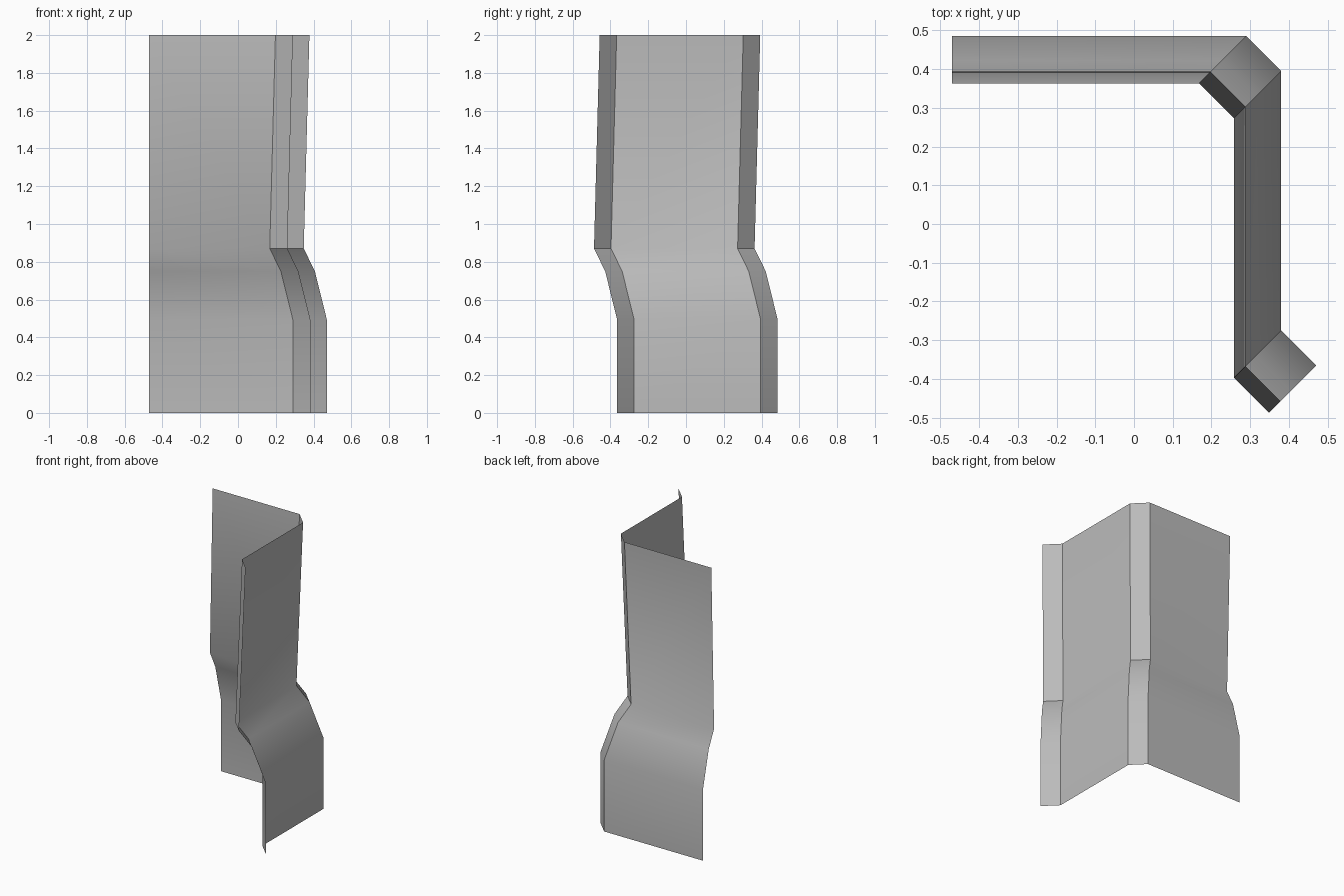
import bpy
import bmesh

cube = bpy.data.objects.get("Cube")
if cube:
    bpy.data.objects.remove(cube, do_unlink=True)

grey = bpy.data.materials.new("plain grey")
grey.use_nodes = True
colour = (0.5, 0.5, 0.5, 1)
grey.diffuse_color = colour
grey.node_tree.nodes["Principled BSDF"].inputs["Base Color"].default_value = colour

# Plan of the folded wall: back panel, bevelled corner, side panel, end flange
LEFT_END = -0.47
plan = [(LEFT_END, 0.485), (0.29, 0.485), (0.38, 0.395), (0.38, -0.275), (0.47, -0.365)]
# Height and inward shift of each course, from the foot to the top
courses = [(0, 0), (0.495, 0), (0.75, 0.063), (0.87, 0.122), (2, 0.092)]

bm = bmesh.new()
rows = []
for z, shift in courses:
    # The free end of the back panel stays plumb
    rows.append([bm.verts.new((x if x == LEFT_END else x - shift, y - shift, z))
                 for x, y in plan])
for low, high in zip(rows, rows[1:]):
    for i in range(len(plan) - 1):
        bm.faces.new((low[i + 1], low[i], high[i], high[i + 1]))

mesh = bpy.data.meshes.new("wall_panel")
bm.to_mesh(mesh)
bm.free()
mesh.materials.append(grey)
wall = bpy.data.objects.new("wall_panel", mesh)
bpy.context.collection.objects.link(wall)

# Soft bends along the height, crisp vertical folds
bpy.ops.object.select_all(action="DESELECT")
wall.select_set(True)
bpy.context.view_layer.objects.active = wall
bpy.ops.object.shade_smooth_by_angle()
